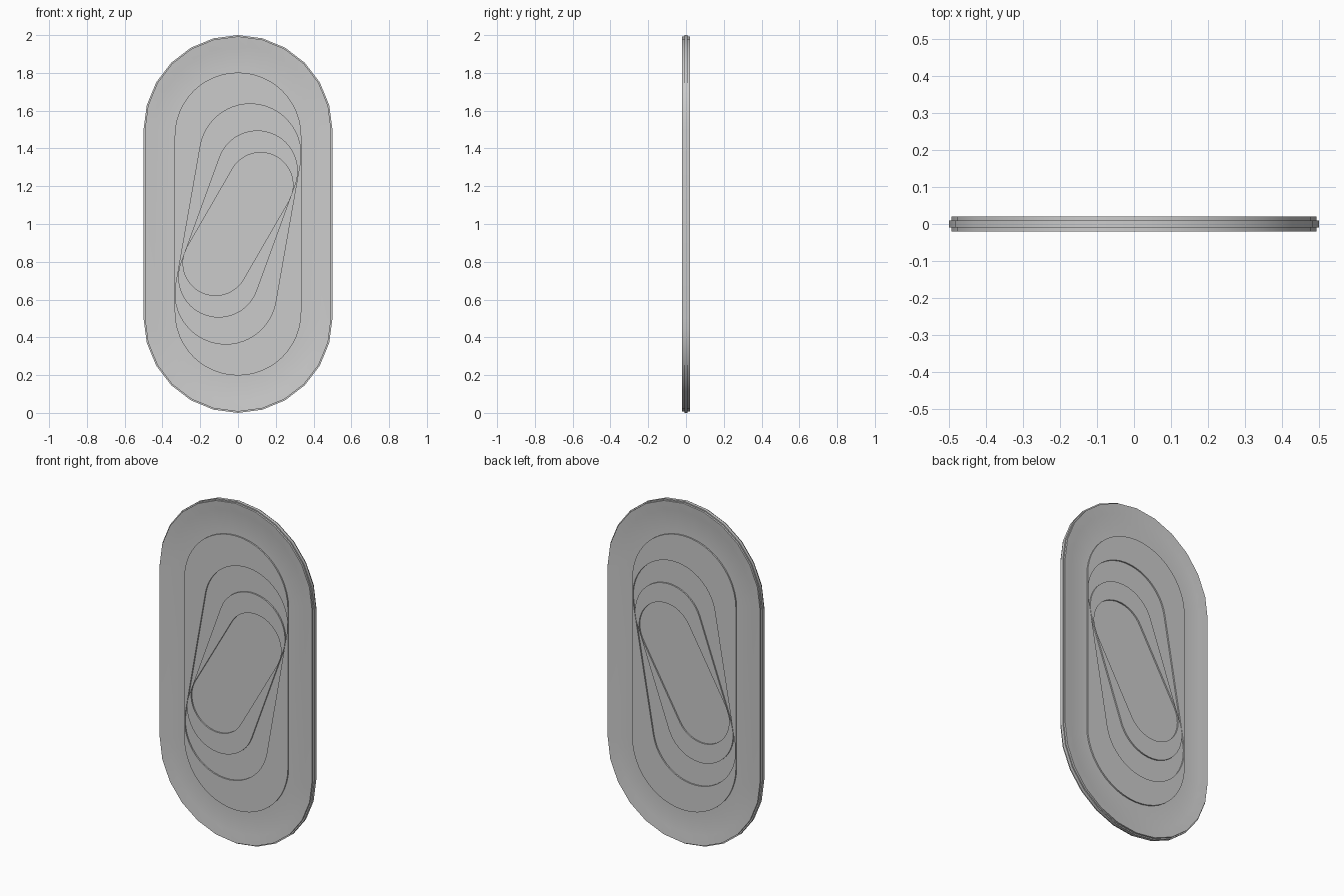
import bpy, bmesh
from math import sin, cos, pi, radians

if "Cube" in bpy.data.objects:
    bpy.data.objects.remove(bpy.data.objects["Cube"])

SEG = 24  # segments per rounded end


def stadium(r, c, tilt, facets):
    """Capsule outline in x/z; with fewer facets the extra points lie on the chords."""
    step = SEG // facets
    pts = []
    for end in (0, 1):
        for i in range(SEG + 1):
            k, f = divmod(i, step)
            a0 = pi * end + pi * k / facets
            a1 = a0 + pi / facets
            t = f / step
            x = r * (cos(a0) * (1 - t) + cos(a1) * t)
            z = r * (sin(a0) * (1 - t) + sin(a1) * t) + (c if end == 0 else -c)
            pts.append((x * cos(tilt) + z * sin(tilt), 1 + z * cos(tilt) - x * sin(tilt)))
    return pts


# Outline steps from the middle edge band inward: radius, end offset, tilt, facets, depth
RIM, RAISED, FLOOR, BAND = 0.02, 0.018, 0.010, 0.009
half = [
    (0.500, 0.5, 0, 12, BAND),
    (0.493, 0.5, 0, 12, BAND),
    (0.493, 0.5, 0, 12, RIM),
    (0.488, 0.5, 0, 12, RIM),
    (0.440, 0.5, 0, 12, FLOOR),
]
# Nested, twisting capsules: alternately raised and sunken
level = FLOOR
for i in range(4):
    s = 0.8 ** i
    nxt = RAISED if level == FLOOR else FLOOR
    for d in (level, nxt):
        half.append((0.335 * s, 0.467 * s, radians(10 * i), SEG, d))
    level = nxt

# Same steps on the front and on the back
profile = [(r, c, t, f, -d) for r, c, t, f, d in reversed(half)] + half

bm = bmesh.new()
rings = [[bm.verts.new((x, y, z)) for x, z in stadium(r, c, t, f)]
         for r, c, t, f, y in profile]
for a, b in zip(rings, rings[1:]):
    n = len(a)
    for i in range(n):
        j = (i + 1) % n
        bm.faces.new((a[i], a[j], b[j], b[i]))
bm.faces.new(rings[0])
bm.faces.new(rings[-1])
bmesh.ops.recalc_face_normals(bm, faces=bm.faces)

# Rounded panel with twisting capsule steps
mesh = bpy.data.meshes.new("stepped_capsule_panel")
bm.to_mesh(mesh)
bm.free()
panel = bpy.data.objects.new("stepped_capsule_panel", mesh)
bpy.context.collection.objects.link(panel)
bpy.context.view_layer.objects.active = panel
panel.select_set(True)
bpy.ops.object.shade_smooth_by_angle(angle=radians(30))
